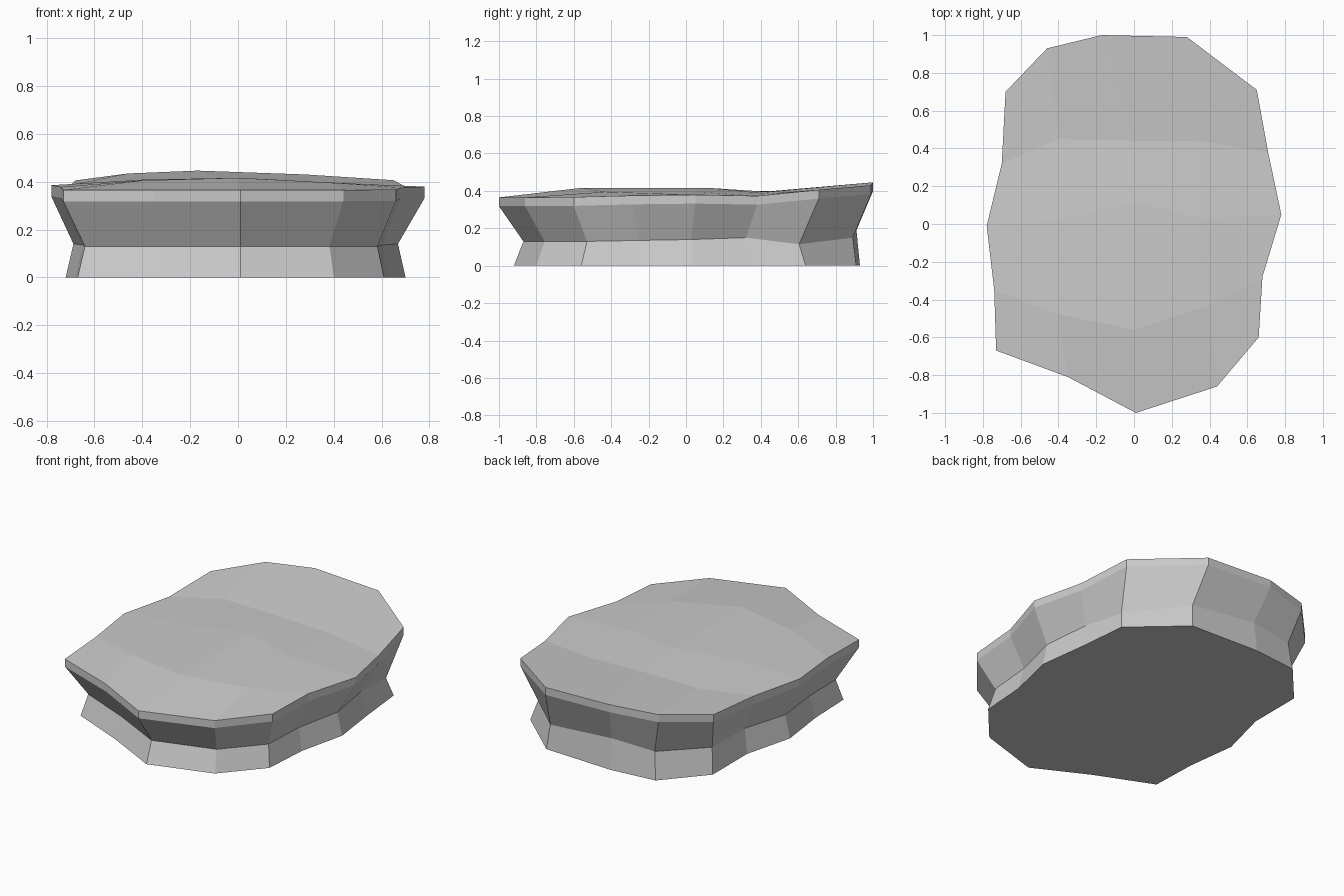
import bpy, bmesh

# Top surface: 5 x 5 grid, rows from front to back
top_rows = [
    [(-.73, -.67, .365), (-.35, -.81, .365), (.01, -1.0, .365), (.44, -.86, .365), (.66, -.60, .367)],
    [(-.74, -.35, .378), (-.40, -.48, .405), (0, -.56, .416), (.40, -.43, .395), (.68, -.28, .375)],
    [(-.78, -.01, .385), (-.40, .02, .408), (0, .12, .416), (.36, .03, .398), (.78, .05, .379)],
    [(-.70, .32, .385), (-.40, .45, .398), (0, .44, .395), (.34, .44, .385), (.71, .38, .373)],
    [(-.68, .70, .405), (-.46, .93, .434), (-.17, 1.0, .446), (.28, .99, .43), (.65, .71, .406)],
]
# Foot outline and waist heights, counter-clockwise from the front left corner
foot = [(-.67, -.60), (-.32, -.75), (.01, -.92), (.40, -.80), (.61, -.56), (.63, -.27),
        (.70, .03), (.66, .34), (.63, .64), (.33, .91), (-.13, .93), (-.42, .90),
        (-.64, .65), (-.64, .31), (-.72, 0), (-.68, -.31)]
waist_z = [.13, .13, .13, .13, .13, .135, .14, .15, .115, .15, .19, .17,
           .15, .145, .14, .135]

bm = bmesh.new()

# Gently uneven top
grid = [[bm.verts.new(p) for p in row] for row in top_rows]
for r in range(4):
    for c in range(4):
        bm.faces.new((grid[r][c], grid[r][c + 1], grid[r + 1][c + 1], grid[r + 1][c]))

# Rings: rim top, rim bottom, waist, foot
rim = grid[0] + [grid[r][4] for r in (1, 2, 3)] + grid[4][::-1] + [grid[r][0] for r in (3, 2, 1)]
rim_low = [bm.verts.new((v.co.x, v.co.y, v.co.z - .047)) for v in rim]
waist = [bm.verts.new((x * .955, y * (.98 if y > .85 else .945), z))
         for (x, y), z in zip(foot, waist_z)]
base = [bm.verts.new((x, y, 0)) for x, y in foot]
for upper, lower in ((rim, rim_low), (rim_low, waist), (waist, base)):
    for i in range(16):
        j = (i + 1) % 16
        bm.faces.new((upper[i], lower[i], lower[j], upper[j]))

# Flat underside
bm.faces.new(base[::-1])

bm.normal_update()
mesh = bpy.data.meshes.new("rock_platform")
bm.to_mesh(mesh)
bm.free()
bpy.context.collection.objects.link(bpy.data.objects.new("rock_platform", mesh))
